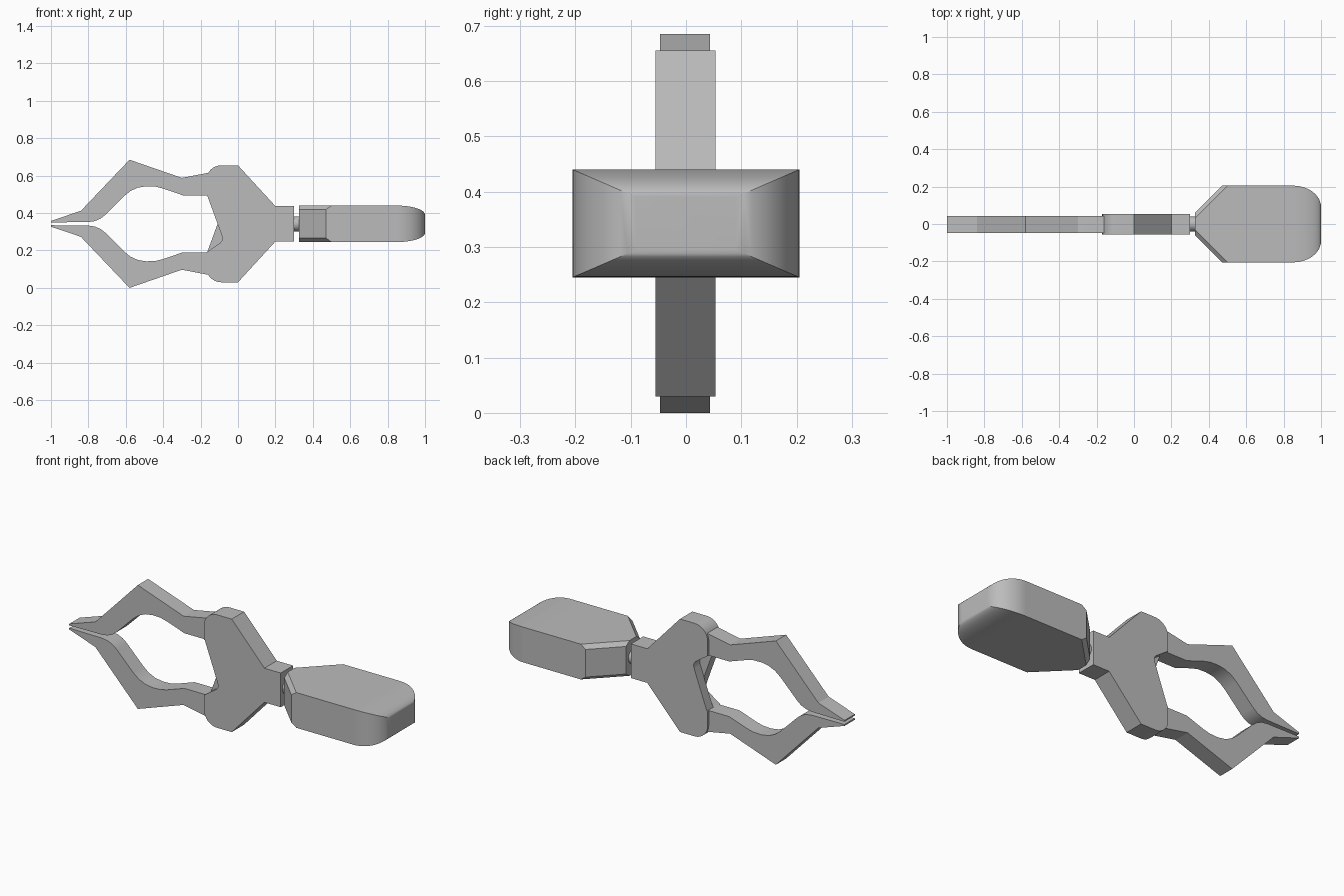
import bpy, bmesh, math
from mathutils import Vector

cube = bpy.data.objects.get("Cube")
if cube:
    bpy.data.objects.remove(cube, do_unlink=True)

MID = 0.3425  # height of the symmetry plane

grey = bpy.data.materials.new("mid_grey")
grey.use_nodes = True
grey.diffuse_color = (0.5, 0.5, 0.5, 1)
grey.node_tree.nodes["Principled BSDF"].inputs["Base Color"].default_value = (0.5, 0.5, 0.5, 1)


def add_object(name, bm):
    bmesh.ops.recalc_face_normals(bm, faces=bm.faces[:])
    mesh = bpy.data.meshes.new(name)
    bm.to_mesh(mesh)
    bm.free()
    mesh.materials.append(grey)
    obj = bpy.data.objects.new(name, mesh)
    bpy.context.collection.objects.link(obj)
    return obj


def prism(name, points, axis, low, high):
    """Extrude a 2D outline: axis 'y' takes (x, z) points, axis 'z' takes (x, y)."""
    bm = bmesh.new()
    place = (lambda p: (p[0], low, p[1])) if axis == 'y' else (lambda p: (p[0], p[1], low))
    face = bm.faces.new([bm.verts.new(place(p)) for p in points])
    out = bmesh.ops.extrude_face_region(bm, geom=[face])
    shift = Vector((0, high - low, 0)) if axis == 'y' else Vector((0, 0, high - low))
    bmesh.ops.translate(bm, vec=shift, verts=[v for v in out["geom"] if isinstance(v, bmesh.types.BMVert)])
    return add_object(name, bm)


def flip(points):
    return [(x, 2 * MID - z) for x, z in points]


def arc(cx, cz, rx, rz, start, end, steps):
    angles = [math.radians(start + (end - start) * i / steps) for i in range(steps + 1)]
    return [(cx + rx * math.cos(a), cz + rz * math.sin(a)) for a in angles]


def smooth(obj, angle=30):
    bpy.ops.object.select_all(action='DESELECT')
    obj.select_set(True)
    bpy.context.view_layer.objects.active = obj
    bpy.ops.object.shade_smooth_by_angle(angle=math.radians(angle))
    mod = obj.modifiers.new("weighted_normals", 'WEIGHTED_NORMAL')
    mod.keep_sharp = True


# Jaws: one bent claw outline, mirrored in height
jaw = [(-1, 0.358), (-0.84, 0.412), (-0.58, 0.685), (-0.30, 0.588), (-0.165, 0.614),
       (-0.14, 0.614), (-0.14, 0.495), (-0.295, 0.495), (-0.40, 0.531), (-0.44, 0.541),
       (-0.49, 0.543), (-0.535, 0.536), (-0.575, 0.518), (-0.61, 0.49), (-0.71, 0.39),
       (-0.735, 0.37), (-0.765, 0.357), (-0.80, 0.352), (-1, 0.350)]
smooth(prism("upper_jaw", jaw, 'y', -0.047, 0.043), 20)
smooth(prism("lower_jaw", flip(jaw), 'y', -0.047, 0.043), 20)

# Body: two half-thickness plates whose notches mirror each other
body = [(0.30, 0.437), (0.20, 0.437), (0, 0.655)]
body += arc(-0.09, 0.575, 0.08, 0.08, 90, 180, 8)
body += [(-0.17, 0.495), (-0.165, 0.495), (-0.11, 0.345), (-0.087, 0.28), (-0.083, 0.265),
         (-0.086, 0.252), (-0.095, 0.241), (-0.165, 0.192), (-0.17, 0.19)]
body += arc(-0.09, 0.11, 0.08, 0.08, 180, 270, 8)
body += [(0, 0.03), (0.20, 0.248), (0.30, 0.248)]
smooth(prism("front_body_plate", body, 'y', -0.055, -0.001))
smooth(prism("back_body_plate", flip(body), 'y', -0.001, 0.053))

# Neck: short pin between body and handle
bm = bmesh.new()
bmesh.ops.create_cone(bm, cap_ends=True, segments=24, radius1=0.04, radius2=0.04, depth=0.05)
for v in bm.verts:
    v.co = Vector((0.312 + v.co.z, v.co.y, MID + v.co.x))
smooth(add_object("neck_pin", bm))

# Handle: plan outline intersected with a side outline that has a rounded end
half = [(0.325, 0.06), (0.47, 0.205)] + arc(0.85, 0.09, 0.15, 0.115, 90, 0, 12)
plan = half + [(x, -y) for x, y in reversed(half)]
handle = prism("handle", plan, 'z', 0.20, 0.50)
upper = [(0.30, 0.44)] + arc(0.85, 0.39, 0.15, 0.05, 90, 0, 12)
side = prism("handle_side_cutter", upper + flip(upper)[::-1], 'y', -0.4, 0.4)
side.hide_render = True
mod = handle.modifiers.new("side_shape", 'BOOLEAN')
mod.operation = 'INTERSECT'
mod.solver = 'EXACT'
mod.object = side
bpy.context.view_layer.objects.active = handle
bpy.ops.object.modifier_apply(modifier=mod.name)
bpy.data.objects.remove(side, do_unlink=True)

# Chamfers on the slanted shoulders of the handle
bm = bmesh.new()
bm.from_mesh(handle.data)
for sy in (-1, 1):
    for sz in (-1, 1):
        cut = bmesh.ops.bisect_plane(
            bm, geom=bm.verts[:] + bm.edges[:] + bm.faces[:],
            plane_co=(0.50, sy * 0.205, MID + sz * 0.0975),
            plane_no=Vector((-1, sy, sz * 1.41)).normalized(), clear_outer=True)
        edges = [e for e in cut["geom_cut"] if isinstance(e, bmesh.types.BMEdge)]
        bmesh.ops.holes_fill(bm, edges=edges, sides=0)
bmesh.ops.recalc_face_normals(bm, faces=bm.faces[:])
bm.to_mesh(handle.data)
bm.free()
smooth(handle, 25)
